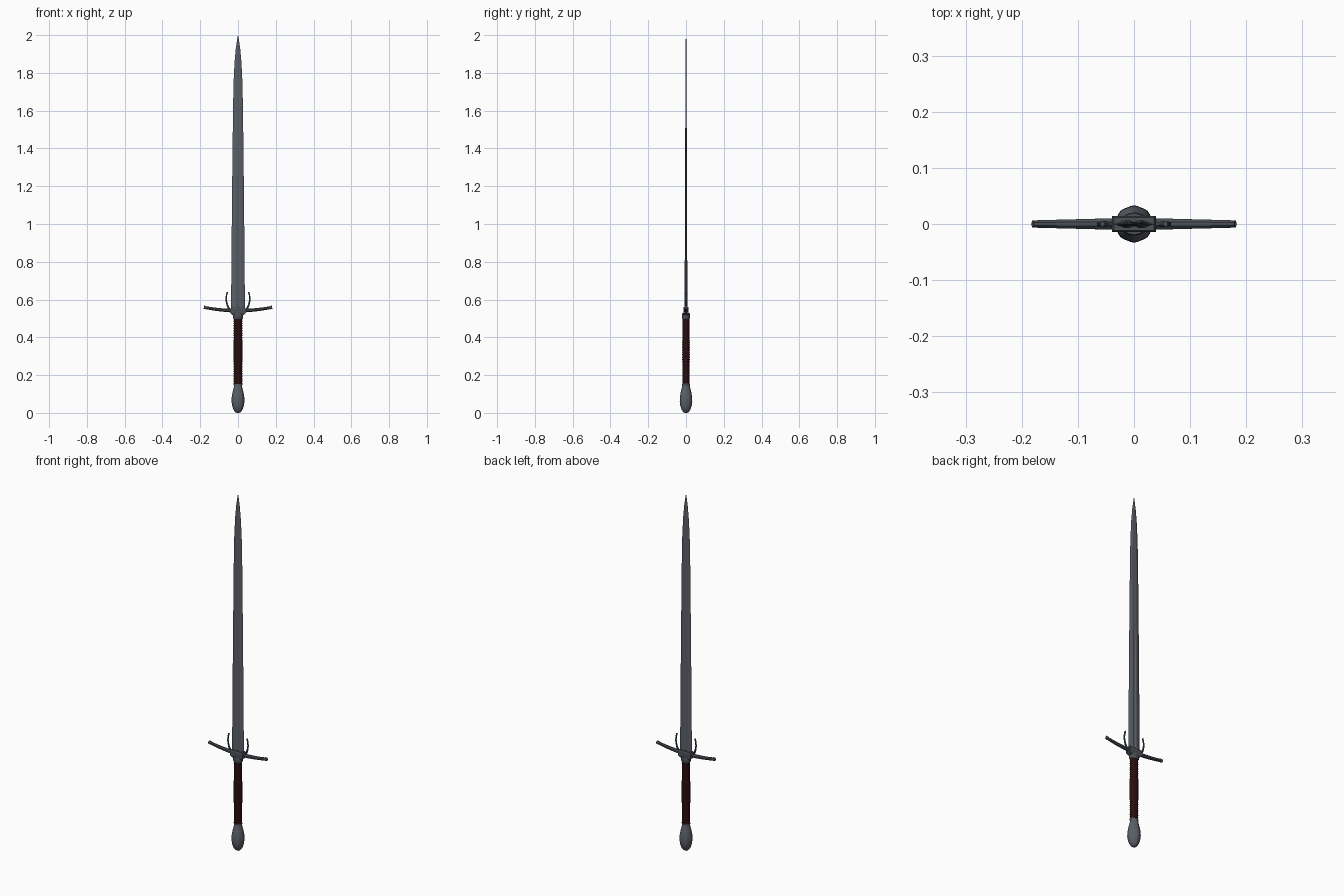
import bpy, bmesh, math
from mathutils import Vector

if "Cube" in bpy.data.objects:
    bpy.data.objects.remove(bpy.data.objects["Cube"])


def material(name, rgb):
    m = bpy.data.materials.new(name)
    m.diffuse_color = (*rgb, 1)
    m.use_nodes = True
    m.node_tree.nodes["Principled BSDF"].inputs["Base Color"].default_value = m.diffuse_color
    return m


STEEL = material("blade steel", (0.105, 0.115, 0.135))
DARK = material("dark hilt steel", (0.075, 0.083, 0.095))
LEATHER = material("dark red leather", (0.022, 0.004, 0.004))


def loft(name, rings, mat, smooth=40):
    """Skin a list of equal-length point rings and cap both ends."""
    bm = bmesh.new()
    vs = [[bm.verts.new(p) for p in r] for r in rings]
    n = len(rings[0])
    for a, b in zip(vs, vs[1:]):
        for i in range(n):
            j = (i + 1) % n
            bm.faces.new((a[i], a[j], b[j], b[i]))
    bm.faces.new(vs[0][::-1])
    bm.faces.new(vs[-1])
    bmesh.ops.recalc_face_normals(bm, faces=bm.faces)
    me = bpy.data.meshes.new(name)
    bm.to_mesh(me)
    bm.free()
    me.materials.append(mat)
    ob = bpy.data.objects.new(name, me)
    bpy.context.collection.objects.link(ob)
    if smooth:
        bpy.ops.object.select_all(action='DESELECT')
        ob.select_set(True)
        bpy.context.view_layer.objects.active = ob
        bpy.ops.object.shade_smooth_by_angle(angle=math.radians(smooth))
    return ob


def oval(rx, ry, z, n=24, lobe=0.0):
    pts = []
    for i in range(n):
        a = 2 * math.pi * i / n
        k = 1 + lobe * math.cos(8 * a)
        pts.append((rx * k * math.cos(a), ry * k * math.sin(a), z))
    return pts


def sweep(name, path, sizes, mat, n=8, smooth=40):
    """Sweep an oval (in-plane radius, y radius) along an x-z path."""
    pts = [Vector((x, 0, z)) for x, z in path]
    rings = []
    for i, p in enumerate(pts):
        t = (pts[min(i + 1, len(pts) - 1)] - pts[max(i - 1, 0)]).normalized()
        side = Vector((-t.z, 0, t.x))
        r, ry = sizes[i]
        off = math.pi / n
        rings.append([p + side * (r * math.cos(off + 2 * math.pi * k / n))
                      + Vector((0, ry * math.sin(off + 2 * math.pi * k / n), 0))
                      for k in range(n)])
    return loft(name, rings, mat, smooth)


# Blade: tapering section with sharp edges and a shallow central fuller
def blade_ring(w, t, z, groove):
    half = [(-1, 0), (-0.45, t), (-0.22, t), (-0.1, t * groove),
            (0.1, t * groove), (0.22, t), (0.45, t)]
    front = [(x * w, -y, z) for x, y in half]
    back = [(-x * w, y, z) for x, y in half]
    return front + back


stations = [(0.53, 0.037, 0.0075, 0.6), (1.0, 0.033, 0.006, 0.65),
            (1.25, 0.0305, 0.005, 0.8), (1.6, 0.0265, 0.0036, 1),
            (1.75, 0.0235, 0.003, 1), (1.86, 0.018, 0.0025, 1),
            (1.93, 0.0115, 0.002, 1), (1.975, 0.005, 0.0015, 1),
            (2.0, 0.0006, 0.0004, 1)]
loft("blade", [blade_ring(w, t, z, g) for z, w, t, g in stations], STEEL, 12)

# Pommel: elongated fluted pear
profile = [(0, 0.008), (0.006, 0.016), (0.018, 0.024), (0.038, 0.0305),
           (0.062, 0.0335), (0.085, 0.0325), (0.11, 0.028), (0.13, 0.023),
           (0.143, 0.0205), (0.152, 0.0205)]
loft("pommel", [oval(r, r * 0.97, z, 32, 0.02) for z, r in profile], STEEL)

# Grip: wrapped leather with fine ridges, thicker in the middle
rings = []
turns = 28
for i in range(turns * 4 + 1):
    z = 0.15 + 0.355 * i / (turns * 4)
    swell = 0.0015 if 0.27 < z < 0.385 else 0
    r = 0.0220 + swell + 0.0009 * abs(math.sin(math.pi * i / 4))
    rings.append(oval(r, r * 0.82, z))
loft("grip", rings, LEATHER)

# Collars at both ends of the grip
for name, z0, z1, r in (("lower_collar", 0.146, 0.158, 0.0235),
                        ("upper_collar", 0.498, 0.528, 0.026)):
    loft(name, [oval(r * k, r * k * 0.78, z) for z, k in
                ((z0, 0.92), (z0 + 0.004, 1), (z1 - 0.004, 1), (z1, 0.92))], DARK)


# Guard block with chamfered top and bottom
def box_ring(x, y, z):
    return [(-x, -y, z), (x, -y, z), (x, y, z), (-x, y, z)]


loft("guard_block", [box_ring(0.030, 0.012, 0.518), box_ring(0.039, 0.0145, 0.526),
                     box_ring(0.039, 0.0145, 0.552), box_ring(0.036, 0.012, 0.560)],
     DARK, 0)

for s, side in ((-1, "left"), (1, "right")):
    # Quillon curving gently upward
    xs = [0.02 + 0.16 * i / 8 for i in range(9)]
    sweep(side + "_quillon", [(s * x, 0.541 + 0.55 * x * x) for x in xs],
          [(0.0105 - 0.0025 * i / 8, 0.0115 - 0.0045 * i / 8) for i in range(9)], DARK)
    # Squared end of the quillon
    sweep(side + "_quillon_tip", [(s * 0.168, 0.5565), (s * 0.1805, 0.5592)],
          [(0.0095, 0.0072)] * 2, DARK)
    # Slender hook rising beside the blade
    hook = [(0.034, 0.543), (0.047, 0.551), (0.055, 0.566), (0.0605, 0.585),
            (0.0625, 0.603), (0.061, 0.622), (0.056, 0.640)]
    sweep(side + "_hook", [(s * x, z) for x, z in hook],
          [(0.007, 0.007), (0.006, 0.006), (0.005, 0.005), (0.0045, 0.0045),
           (0.004, 0.004), (0.004, 0.004), (0.0045, 0.0045)], DARK)
